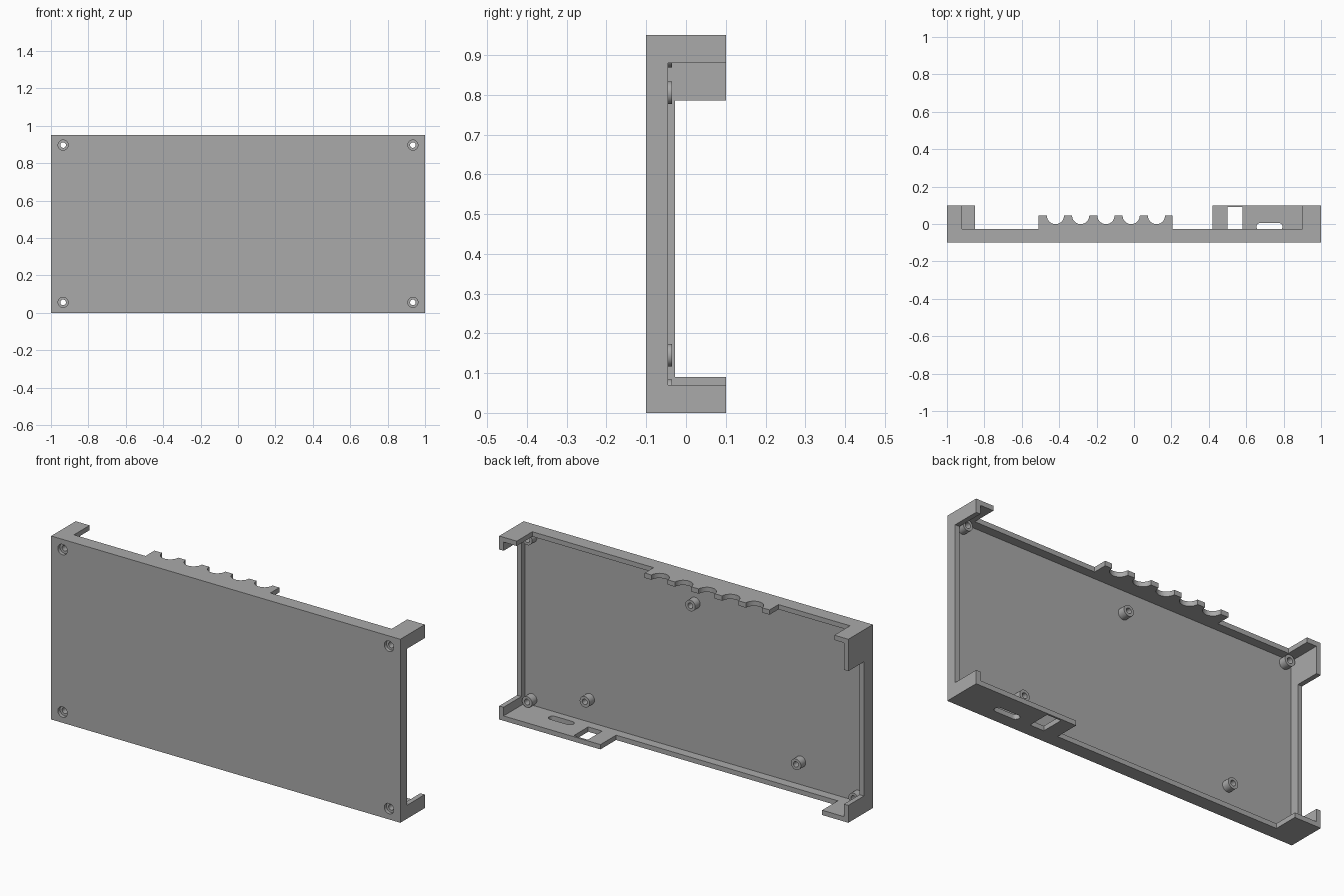
import bpy, bmesh, math
from mathutils import Matrix

if "Cube" in bpy.data.objects:
    bpy.data.objects.remove(bpy.data.objects["Cube"])

grey = bpy.data.materials.new("grey_plastic")
grey.diffuse_color = (0.4, 0.4, 0.4, 1)
grey.use_nodes = True
grey.node_tree.nodes["Principled BSDF"].inputs["Base Color"].default_value = grey.diffuse_color


def make(name, bm):
    bmesh.ops.recalc_face_normals(bm, faces=bm.faces[:])
    me = bpy.data.meshes.new(name)
    bm.to_mesh(me)
    bm.free()
    me.materials.append(grey)
    ob = bpy.data.objects.new(name, me)
    bpy.context.collection.objects.link(ob)
    return ob


def prism(name, pts, z0, z1):
    """Extrude an (x, y) outline from z0 to z1."""
    bm = bmesh.new()
    f = bm.faces.new([bm.verts.new((x, y, z0)) for x, y in pts])
    r = bmesh.ops.extrude_face_region(bm, geom=[f])
    vs = [v for v in r["geom"] if isinstance(v, bmesh.types.BMVert)]
    bmesh.ops.translate(bm, verts=vs, vec=(0, 0, z1 - z0))
    return make(name, bm)


def box(name, x, y, z):
    return prism(name, [(x[0], y[0]), (x[1], y[0]), (x[1], y[1]), (x[0], y[1])], *z)


def rod(name, x, z, r, y0, y1):
    """Cylinder running along y."""
    bm = bmesh.new()
    m = Matrix.Translation((x, (y0 + y1) / 2, z)) @ Matrix.Rotation(math.pi / 2, 4, 'X')
    bmesh.ops.create_cone(bm, cap_ends=True, segments=32, radius1=r, radius2=r,
                          depth=y1 - y0, matrix=m)
    return make(name, bm)


def arc(cx, cy, r, a0, a1, n=14):
    return [(cx + r * math.cos(math.radians(a0 + (a1 - a0) * i / n)),
             cy + r * math.sin(math.radians(a0 + (a1 - a0) * i / n))) for i in range(n + 1)]


def combine(target, tool, op='DIFFERENCE'):
    bpy.context.view_layer.objects.active = target
    mod = target.modifiers.new("bool", 'BOOLEAN')
    mod.operation, mod.solver, mod.object = op, 'EXACT', tool
    bpy.ops.object.modifier_apply(modifier=mod.name)
    bpy.data.objects.remove(tool)


H, T, FLOOR, RIM = 0.95, 0.025, -0.075, -0.028

# Tray: solid block hollowed from the back
shell = box("tray_shell", (-1, 1), (-0.1, 0.1), (0, H))
combine(shell, box("cavity", (-1 + T, 1 - T), (FLOOR, 0.3), (T, H - T)))

# Side and bottom walls lowered between the corner brackets
combine(shell, box("right_gap", (0.95, 1.1), (-0.045, 0.3), (0.07, 0.88)))
combine(shell, box("left_gap", (-1.1, -0.95), (RIM, 0.3), (0.09, 0.785)))
combine(shell, box("bottom_gap", (-0.85, 0.42), (RIM, 0.3), (-0.1, 0.05)))

# Top wall lowered, leaving a scalloped cable comb
outline = [(-0.92, 0.3), (-0.92, RIM), (-0.51, RIM), (-0.51, 0.045)]
for i in range(5):
    outline += arc(-0.42 + 0.135 * i, 0.045, 0.046, 180, 360)
outline += [(0.205, 0.045), (0.205, RIM), (0.9, RIM), (0.9, 0.3)]
combine(shell, prism("top_gap", outline, 0.9, 1.05))

# Openings in the bottom shelf: square port and rounded slot
combine(shell, box("port", (0.5, 0.58), (-0.028, 0.09), (-0.1, 0.06)))
slot = arc(0.675, -0.015, 0.02, 90, 270) + arc(0.774, -0.015, 0.02, -90, 90)
combine(shell, prism("slot", slot, -0.1, 0.06))

# Standoffs: four corner screw posts, three blind board posts
corners = [(x, z) for x in (-0.935, 0.935) for z in (0.056, 0.897)]
board = [(0, 0.805), (-0.605, 0.145), (0.605, 0.145)]
for x, z in corners + board:
    combine(shell, rod("post", x, z, 0.0285, -0.085, -0.035), 'UNION')
for x, z in corners:
    combine(shell, rod("screw_hole", x, z, 0.015, -0.2, 0.0))
    combine(shell, rod("head_recess", x, z, 0.027, -0.2, -0.082))
for x, z in board:
    combine(shell, rod("pilot_hole", x, z, 0.014, FLOOR, 0.0))

# Smooth round walls, keep edges crisp
bpy.ops.object.select_all(action='DESELECT')
shell.select_set(True)
bpy.context.view_layer.objects.active = shell
bpy.ops.object.shade_smooth_by_angle(angle=math.radians(30))
